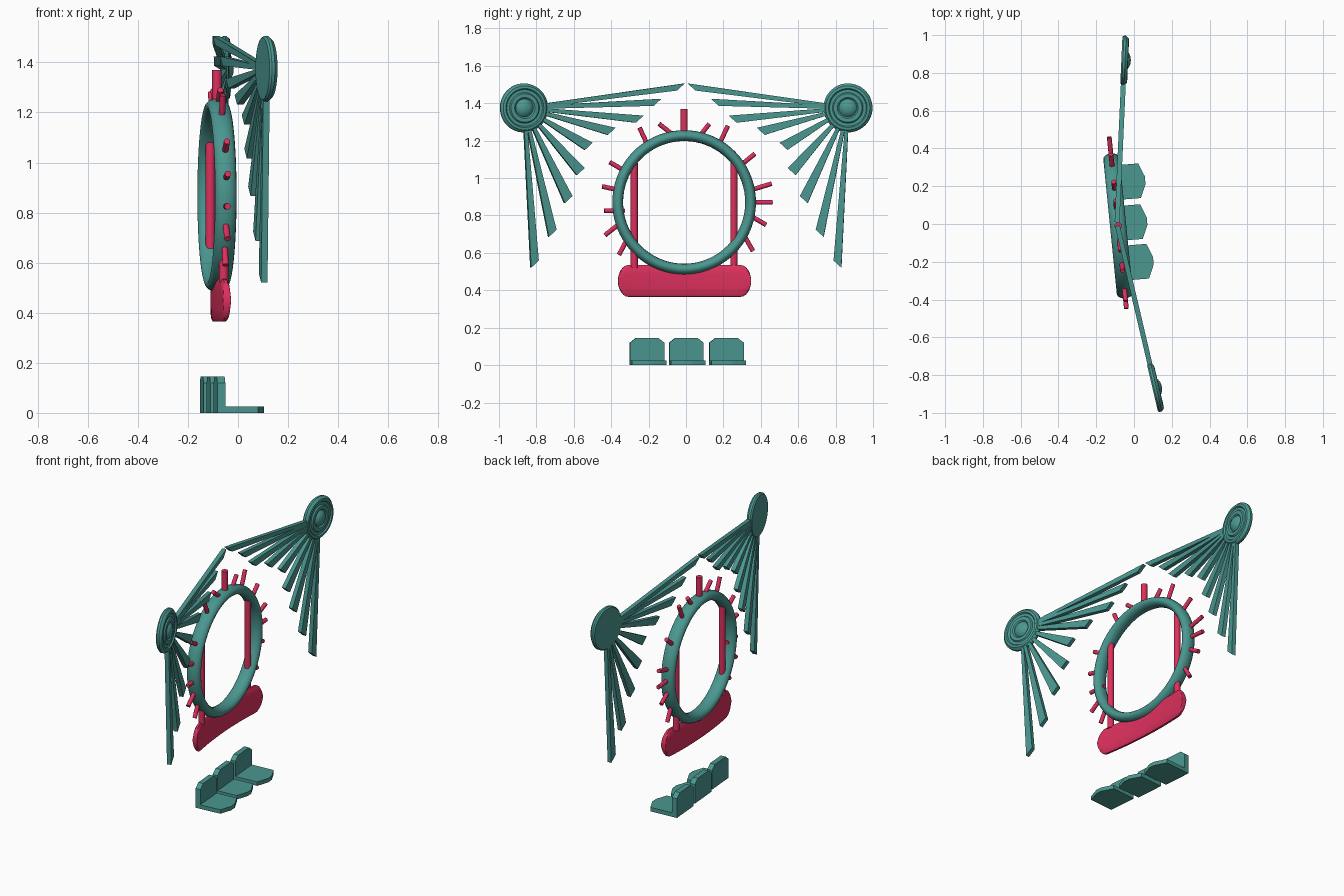
import bpy, bmesh
from math import sin, cos, pi, radians, sqrt
from mathutils import Vector, Matrix

if "Cube" in bpy.data.objects:
    bpy.data.objects.remove(bpy.data.objects["Cube"])


def material(name, rgb):
    m = bpy.data.materials.new(name)
    m.use_nodes = True
    m.diffuse_color = (*rgb, 1)
    m.node_tree.nodes["Principled BSDF"].inputs["Base Color"].default_value = (*rgb, 1)
    return m


TEAL = material("muted teal", (0.07, 0.31, 0.28))
PINK = material("crimson pink", (0.72, 0.03, 0.11))


def finish(name, bm, mat, frame=Matrix()):
    bmesh.ops.recalc_face_normals(bm, faces=bm.faces)
    mesh = bpy.data.meshes.new(name)
    bm.to_mesh(mesh)
    bm.free()
    mesh.transform(frame)
    mesh.materials.append(mat)
    ob = bpy.data.objects.new(name, mesh)
    bpy.context.collection.objects.link(ob)
    bpy.ops.object.select_all(action="DESELECT")
    ob.select_set(True)
    bpy.context.view_layer.objects.active = ob
    bpy.ops.object.shade_smooth_by_angle(angle=radians(35))
    return ob


def upright(x, slope):
    """Frame of a vertical plane: across, up, and outward to +x."""
    u = Vector((slope, 1, 0)).normalized()
    w = Vector((0, 0, 1))
    m = Matrix((u, w, u.cross(w))).transposed().to_4x4()
    m.translation = (x, 0, 0)
    return m


def loft(rings, closed=False):
    bm = bmesh.new()
    loops = [[bm.verts.new(p) for p in ring] for ring in rings]
    n = len(loops[0])
    pairs = list(zip(loops, loops[1:]))
    if closed:
        pairs.append((loops[-1], loops[0]))
    else:
        bm.faces.new(loops[0])
        bm.faces.new(loops[-1])
    for a, b in pairs:
        for i in range(n):
            j = (i + 1) % n
            bm.faces.new((a[i], a[j], b[j], b[i]))
    return bm


def lathe(name, profile, centre, frame, closed=False, steps=48):
    rings = [[(centre[0] + r * cos(2 * pi * i / steps),
               centre[1] + r * sin(2 * pi * i / steps), h) for i in range(steps)]
             for r, h in profile]
    return finish(name, loft(rings, closed), TEAL, frame)


def prism(name, outline, low, high, mat, frame):
    return finish(name, loft([[(a, b, h) for a, b in outline] for h in (low, high)]), mat, frame)


def rod(name, start, end, radius, frame):
    a, b = Vector((*start, 0)), Vector((*end, 0))
    bm = bmesh.new()
    turn = (b - a).to_track_quat("Z", "Y").to_matrix().to_4x4()
    bmesh.ops.create_cone(bm, cap_ends=True, segments=16, radius1=radius, radius2=radius,
                          depth=(b - a).length, matrix=Matrix.Translation((a + b) / 2) @ turn)
    return finish(name, bm, PINK, frame)


# Central ring with an oval section
plane = upright(-0.085, -0.1)
section = [(0.357 + 0.029 * cos(t * pi / 8), 0.043 * sin(t * pi / 8)) for t in range(16)]
lathe("ring", section, (-0.01, 0.87), plane, closed=True, steps=72)

# Upright bars inside the ring
for side, a in (("right", -0.278), ("left", 0.257)):
    rod(side + "_bar", (a, 0.52), (a, 1.08), 0.019, plane)

# Spikes around the ring: tip position and outward angle
spikes = [(-0.25, 1.27, 115), (-0.145, 1.29, 142), (0.125, 1.29, 52), (0.225, 1.28, 65),
          (0.37, 1.13, 39), (0.46, 0.97, 17), (0.465, 0.87, 0), (0.43, 0.75, -30),
          (0.36, 0.61, -60), (-0.41, 1.085, 150), (-0.45, 0.955, 168),
          (-0.44, 0.825, 180), (-0.435, 0.695, 218), (-0.36, 0.59, 242)]
for i, (a, z, deg) in enumerate(spikes):
    t = radians(deg)
    rod(f"spike_{i + 1}", (a - 0.11 * cos(t), z - 0.11 * sin(t)), (a, z), 0.0125, plane)
rod("top_spike", (-0.01, 1.23), (-0.01, 1.37), 0.019, plane)

# Curved pink cradle below the ring
rings = []
flat, cap = 0.3, 0.056
stations = [-flat - cap * cos(k * pi / 12) for k in range(7)]
stations += [flat * k / 6 for k in range(-5, 6)]
stations += [flat + cap * sin(k * pi / 12) for k in range(7)]
for y in stations:
    over = max(0, abs(y) - flat) / cap
    h = 0.085 * max(0.12, sqrt(max(0, 1 - over * over)))
    x = -0.09 - 0.06 * y + 0.2 * y * y
    ring = []
    for k in range(16):
        c, s = cos(k * pi / 8), sin(k * pi / 8)
        sq = (c ** 4 + s ** 4) ** -0.25
        ring.append((x + 0.016 * c * sq, y - 0.008, 0.45 + h * s * sq))
    rings.append(ring)
finish("cradle", loft(rings), PINK)

# Fans: a stepped disc with blades that share one diagonal tip cut
disc = [(0.002, 0.034), (0.02, 0.032), (0.038, 0.024), (0.048, 0.012), (0.056, 0.02),
        (0.076, 0.02), (0.082, 0.012), (0.098, 0.012), (0.104, 0.02), (0.118, 0.018),
        (0.131, 0.004), (0.131, -0.008), (0.124, -0.016), (0.002, -0.016)]
tips = [(0.03, 1.487), (0.155, 1.405), (0.25, 1.315), (0.4, 1.25), (0.522, 1.17),
        (0.565, 1.035), (0.63, 0.885), (0.715, 0.705), (0.81, 0.54)]
for side, sign, slope in (("right", -1, -0.235), ("left", 1, 0.045)):
    frame = upright(-0.09, slope)
    stretch = sqrt(1 + slope * slope)
    hub = Vector((sign * 0.866 * stretch, 1.375))
    lathe(side + "_disc", disc, hub, frame)
    for i, (a, z) in enumerate(tips):
        tip = Vector((sign * a * stretch, z))
        d = (tip - hub).normalized()
        root = hub + d * 0.1
        wide = Vector((-d.y, d.x)) * 0.009
        cut = Vector((-sign * 0.021, 0.019))
        if wide.dot(cut) < 0:
            cut = -cut
        prism(f"{side}_blade_{i + 1}", [root - wide, tip - cut, tip + cut, root + wide],
              -0.013, 0.013, TEAL, frame)

# Three seats: back panel with clipped top, floor with a blunt point
for i, (x, y, reach) in enumerate([(-0.145, 0.215, 0.205), (-0.118, 0.0, 0.188),
                                   (-0.09, -0.21, 0.193)]):
    frame = Matrix.Translation((x, y, 0)) @ Matrix.Rotation(0.08, 4, "Z")
    w = 0.092
    back = [(-w, 0), (w, 0), (w, 0.12), (0.06, 0.145), (-0.06, 0.145), (-w, 0.12)]
    floor = [(0, -w), (reach - 0.03, -w), (reach, -0.02), (reach, 0.02), (reach - 0.03, w), (0, w)]
    prism(f"seat_back_{i + 1}", back, 0, 0.032, TEAL, frame @ upright(0, 0))
    prism(f"seat_floor_{i + 1}", floor, 0, 0.025, TEAL, frame)
